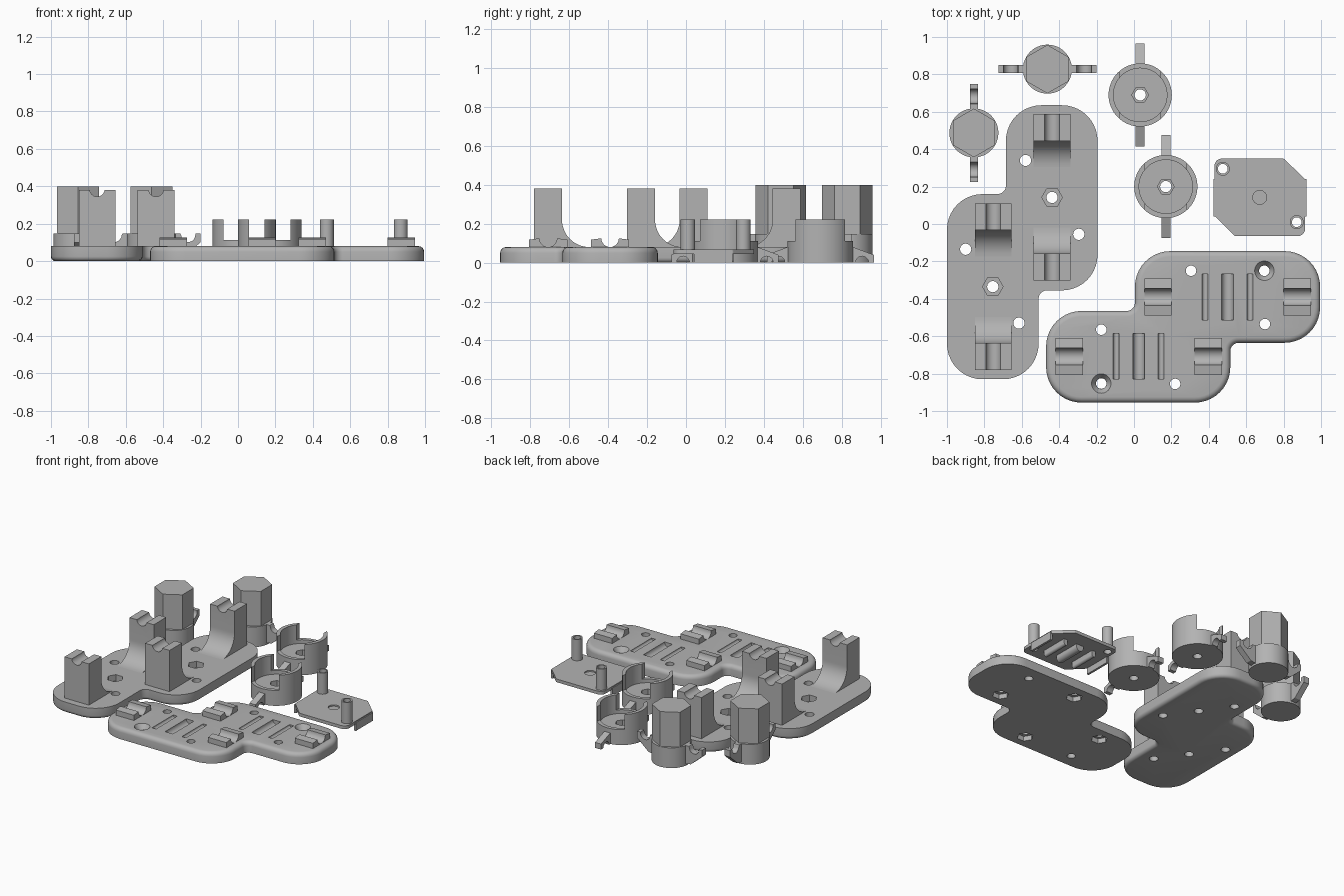
import bpy, bmesh
from math import pi, cos, sin
from mathutils import Vector, Matrix

if "Cube" in bpy.data.objects:
    bpy.data.objects.remove(bpy.data.objects["Cube"])

grey = bpy.data.materials.new("plain grey")
grey.use_nodes = True
grey.diffuse_color = (0.45, 0.45, 0.45, 1)
grey.node_tree.nodes["Principled BSDF"].inputs["Base Color"].default_value = (0.45, 0.45, 0.45, 1)

# Axis mappings: profile (a, b) plus extrusion depth c to world axes
AXES = {"z": lambda a, b, c: (a, b, c),
        "x": lambda a, b, c: (c, a, b),
        "y": lambda a, b, c: (a, c, b)}


def prism(name, outline, lo, hi, axis="z", bevel_at=None, bevel=0.0):
    """Extrude a closed outline between lo and hi along an axis."""
    bm = bmesh.new()
    place = AXES[axis]
    rings = [[bm.verts.new(place(a, b, c)) for a, b in outline] for c in (lo, hi)]
    n = len(outline)
    caps = {lo: bm.faces.new(rings[0]), hi: bm.faces.new(rings[1])}
    for i in range(n):
        j = (i + 1) % n
        bm.faces.new((rings[0][i], rings[0][j], rings[1][j], rings[1][i]))
    bmesh.ops.recalc_face_normals(bm, faces=bm.faces)
    if bevel:
        bmesh.ops.bevel(bm, geom=list(caps[bevel_at].edges), offset=bevel, segments=4,
                        profile=0.5, affect='EDGES')
    mesh = bpy.data.meshes.new(name)
    bm.to_mesh(mesh)
    bm.free()
    mesh.materials.append(grey)
    obj = bpy.data.objects.new(name, mesh)
    bpy.context.collection.objects.link(obj)
    return obj


def arc(cx, cy, r, start, end, n):
    return [(cx + r * cos(start + (end - start) * i / n),
             cy + r * sin(start + (end - start) * i / n)) for i in range(n + 1)]


def circle(cx, cy, r, n=40, turn=0.0):
    return arc(cx, cy, r, turn, turn + 2 * pi, n)[:-1]


def box(x0, x1, y0, y1):
    return [(x0, y0), (x1, y0), (x1, y1), (x0, y1)]


def rounded(corners, n=10):
    """Round each (x, y, radius) corner with a tangent arc."""
    out = []
    for i, (x, y, r) in enumerate(corners):
        p = Vector((x, y))
        u = (Vector(corners[i - 1][:2]) - p).normalized()
        v = (Vector(corners[(i + 1) % len(corners)][:2]) - p).normalized()
        half = u.angle(v) / 2
        centre = p + (u + v).normalized() * (r / sin(half))
        d = r / (sin(half) / cos(half))
        a, b = p + u * d - centre, p + v * d - centre
        sweep = a.angle_signed(b)
        for k in range(n + 1):
            q = centre + Matrix.Rotation(-sweep * k / n, 2) @ a
            out.append((q.x, q.y))
    return out


def boolean(obj, tool, operation='DIFFERENCE'):
    mod = obj.modifiers.new("cut", 'BOOLEAN')
    mod.operation, mod.solver, mod.object = operation, 'EXACT', tool
    bpy.context.view_layer.objects.active = obj
    bpy.ops.object.modifier_apply(modifier=mod.name)
    bpy.data.objects.remove(tool)


def cut(obj, outline, lo, hi, axis="z"):
    boolean(obj, prism("cutter", outline, lo, hi, axis))


def spin(obj, x, y, angle):
    obj.data.transform(Matrix.Translation((x, y, 0)) @ Matrix.Rotation(angle, 4, 'Z'))


TOP = 0.08
OUT, IN = 0.19, 0.045

# Base plate with rounded lower edge
base = prism("base_plate", rounded([
    (-1, -.83, OUT), (-.51, -.83, OUT), (-.51, -.355, IN), (-.195, -.355, OUT),
    (-.195, .635, OUT), (-.685, .635, OUT), (-.685, .16, IN), (-1, .16, OUT)]),
    0, TOP, bevel_at=0, bevel=0.025)
for x, y in ((-.58, .34), (-.295, -.055), (-.9, -.135), (-.615, -.53)):
    cut(base, circle(x, y, .03), -1, 1)
for x, y in ((-.438, .142), (-.755, -.335)):
    cut(base, circle(x, y, .03), -1, 1)
    cut(base, circle(x, y, .055, 6), .035, 1)

# Tall cradle posts with a curved foot toward the middle of each lobe
for lobe, (x, y) in {"front": (-.753, -.335), "back": (-.438, .143)}.items():
    for side, s in (("near", -1), ("far", 1)):
        foot = arc(.162, .22, .14, 0, -pi / 2, 12)
        profile = [(.445, .07), (.445, .38), (.302, .38)] + foot + [(.162, .07)]
        post = prism(f"{lobe}_{side}_post", [(y + s * a, b) for a, b in profile],
                     x - .098, x + .098, "x")
        cut(post, circle(x, .385, .04), -2, 2, "y")

# Clamp plate with rounded upper edge
clamp = prism("clamp_plate", rounded([
    (-.47, -.955, OUT), (.515, -.955, OUT), (.515, -.635, IN), (.995, -.635, OUT),
    (.995, -.145, OUT), (.005, -.145, OUT), (.005, -.465, IN), (-.47, -.465, OUT)]),
    0, TOP, bevel_at=TOP, bevel=0.03)
for x, y in ((.305, -.25), (.7, -.535), (-.175, -.565), (.22, -.855)):
    cut(clamp, circle(x, y, .028), -1, 1)
    cut(clamp, circle(x, y, .055, 6), -1, .035)
for x, y in ((.697, -.25), (-.175, -.853)):
    cut(clamp, circle(x, y, .028), -1, 1)
    sink = prism("cutter", circle(x, y, .052), .045, .0801)
    for v in sink.data.vertices:
        if v.co.z < .06:
            v.co.x, v.co.y = x + (v.co.x - x) * .55, y + (v.co.y - y) * .55
    boolean(clamp, sink)

# Rounded slots and low grooved saddles on each lobe of the clamp
for lobe, (x, y) in {"front": (.025, -.708), "back": (.5, -.39)}.items():
    for dx, r in ((-.12, .016), (0, .031), (.12, .016)):
        cut(clamp, circle(x + dx, TOP, r, 24), y - .122, y + .122, "y")
    for side, s in (("left", 1), ("right", -1)):
        cx = x + s * .372
        groove = arc(y, .125, .045, 0, -pi, 12)
        saddle = [(y + .098, .07), (y + .098, .118)] + groove + [(y - .098, .118), (y - .098, .07)]
        prism(f"{lobe}_{side}_saddle", saddle, cx - .073, cx + .073, "x")

# Hexagonal knobs with grooved wings
for name, x, y, turn in (("back_knob", -.463, .828, 0), ("side_knob", -.856, .487, pi / 2)):
    spin(prism(name + "_collar", circle(0, 0, .131, 48), 0, .147), x, y, 0)
    spin(prism(name + "_hex", circle(0, 0, .13, 6, pi / 2), .14, .4), x, y, 0 if not turn else pi)
    for side, s in (("left", 1), ("right", -1)):
        wing = [(.1, .01), (.17, .02), (.262, .1), (.262, .147), (.235, .147)]
        wing += arc(.197, .14, .038, 0, -pi, 10) + [(.155, .147), (.1, .147)]
        spin(prism(f"{name}_{side}_wing", [(s * a, b) for a, b in wing], -.022, .022, "y"),
             x, y, turn)

# Slotted cups with sloping hooked arms
for name, x, y in (("front_cup", .17, .2), ("back_cup", .033, .69)):
    cup = prism(name, circle(x, y, .169, 64), 0, .222)
    cut(cup, circle(x, y, .143, 64), .085, 1)
    cut(cup, box(x - .11, x + .11, y - .3, y + .3), .112, 1)
    cut(cup, circle(x, y, .03), -1, 1)
    cut(cup, circle(x, y, .045, 6), .04, 1)
    for side, s in (("front", -1), ("rear", 1)):
        arm = [(.155, .085), (.275, .04), (.275, 0), (.25, 0)]
        arm += arc(.215, 0, .033, 0, pi, 10) + [(.155, 0)]
        prism(f"{name}_{side}_arm", [(y + s * a, b) for a, b in arm], x - .024, x + .024, "x")

# Thin cover with cut corners, hollow pins, ribs and end lips
cover = prism("cover_plate", rounded([
    (.43, .045, .015), (.54, -.065, .015), (.915, -.065, .04), (.915, .24, .015),
    (.80, .35, .015), (.43, .35, .04)], 5), .045, .068)
cut(cover, circle(.672, .142, .037), .058, 1)
for name, x, y in (("left_pin", .87, .01), ("right_pin", .475, .295)):
    cut(cover, circle(x, y, .026), -1, 1)
    pin = prism(name, circle(x, y, .037), .045, .222)
    cut(pin, circle(x, y, .026), -1, 1)
for name, dx, r in (("right_rib", -.12, .015), ("middle_rib", 0, .03), ("left_rib", .12, .015)):
    x = .672 + dx
    prism(name, arc(x, r, r, pi, 2 * pi, 12) + [(x + r, .05), (x - r, .05)], .04, .245, "y")
for name, x in (("right_lip", .424), ("left_lip", .905)):
    prism(name, box(x, x + .016, .04, .24), 0, .06)

# Smooth round walls, keep hard edges
bpy.ops.object.select_all(action='DESELECT')
for obj in bpy.context.scene.objects:
    if obj.type == 'MESH':
        obj.select_set(True)
        bpy.context.view_layer.objects.active = obj
bpy.ops.object.shade_smooth_by_angle(angle=pi / 6)
